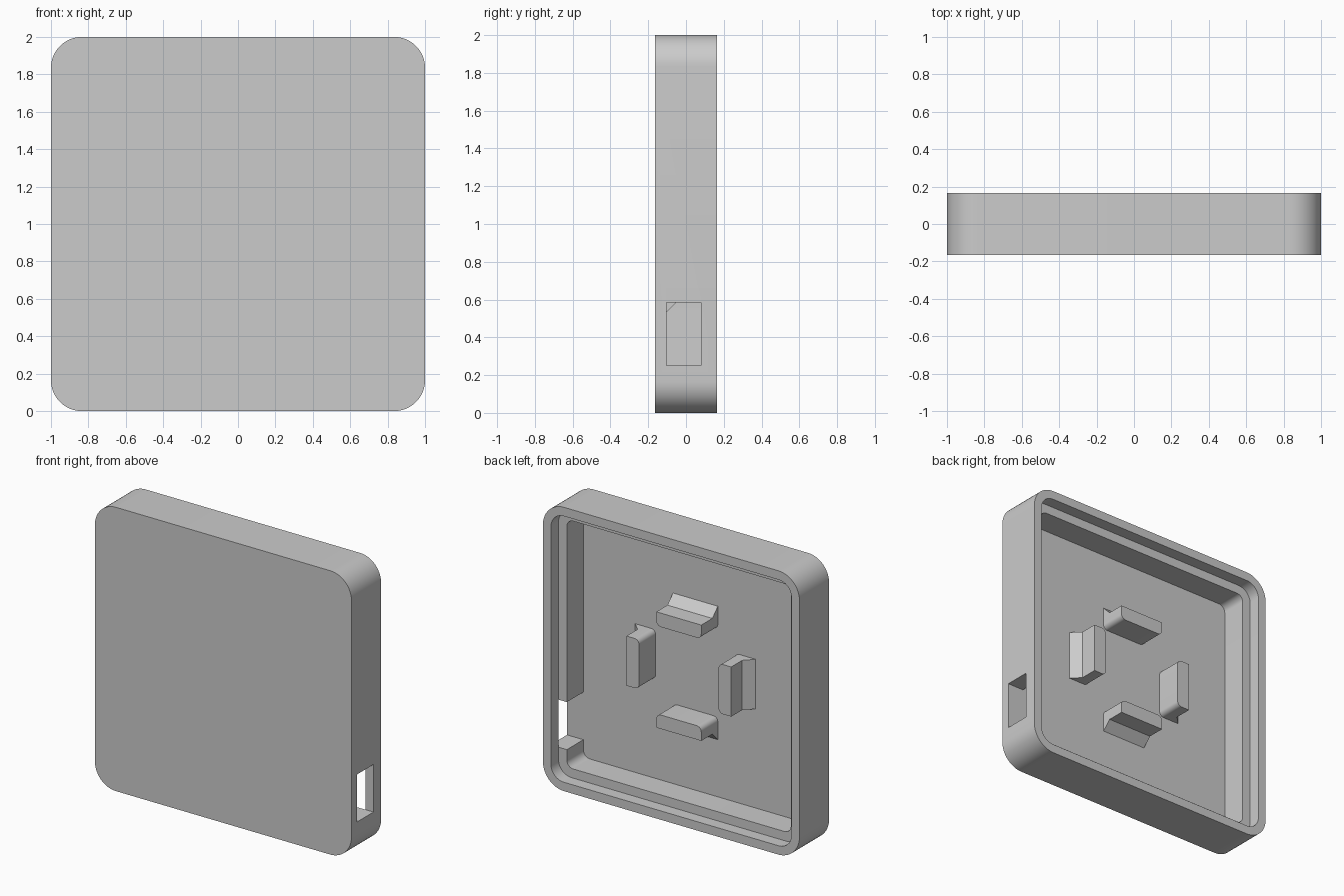
import bpy, bmesh, math
from mathutils import Matrix

if "Cube" in bpy.data.objects:
    bpy.data.objects.remove(bpy.data.objects["Cube"], do_unlink=True)

BACK = 0.165      # half depth of the case
LEDGE = 0.08      # level of the lid ledge
FLOOR = -0.105    # inner face of the front plate

grey = bpy.data.materials.new("plain grey")
grey.use_nodes = True
grey.diffuse_color = (0.6, 0.6, 0.6, 1)
grey.node_tree.nodes["Principled BSDF"].inputs["Base Color"].default_value = (0.6, 0.6, 0.6, 1)


def make_object(name, bm):
    bmesh.ops.recalc_face_normals(bm, faces=bm.faces)
    mesh = bpy.data.meshes.new(name)
    bm.to_mesh(mesh)
    bm.free()
    mesh.materials.append(grey)
    obj = bpy.data.objects.new(name, mesh)
    bpy.context.collection.objects.link(obj)
    return obj


def activate(obj):
    bpy.ops.object.select_all(action='DESELECT')
    obj.select_set(True)
    bpy.context.view_layer.objects.active = obj


def smooth(obj):
    activate(obj)
    bpy.ops.object.shade_smooth_by_angle(angle=math.radians(30))


def rounded_ring(bm, half, radius, y, steps=12):
    """Rounded square of vertices at depth y, centred on z = 1."""
    ring = []
    for corner in range(4):
        mid = math.radians(45 + 90 * corner)
        cx = math.copysign(half - radius, math.cos(mid))
        cz = math.copysign(half - radius, math.sin(mid))
        for i in range(steps + 1):
            a = math.radians(90 * corner + 90 * i / steps)
            ring.append(bm.verts.new((cx + radius * math.cos(a), y, 1 + cz + radius * math.sin(a))))
    return ring


# Case: one skin from the front plate round the rim, down the lip and ledge to the floor
bm = bmesh.new()
levels = [(1, 0.165, -BACK), (1, 0.165, BACK),
          (0.9375, 0.1, BACK), (0.9375, 0.1, LEDGE),
          (0.873, 0.05, LEDGE), (0.873, 0.05, FLOOR)]
rings = [rounded_ring(bm, *level) for level in levels]
for a, b in zip(rings, rings[1:]):
    for i in range(len(a)):
        j = (i + 1) % len(a)
        bm.faces.new((a[i], a[j], b[j], b[i]))
bm.faces.new(rings[0])
bm.faces.new(rings[-1])
case = make_object("case", bm)

# Side port cut through the wall, between floor and ledge
bm = bmesh.new()
bmesh.ops.create_cube(bm, size=1)
bmesh.ops.scale(bm, vec=(0.3, 0.184, 0.335), verts=bm.verts)
bmesh.ops.translate(bm, vec=(0.99, -0.0115, 0.4175), verts=bm.verts)
cutter = make_object("port_cutter", bm)
cutter.hide_render = True
cut = case.modifiers.new("port", 'BOOLEAN')
cut.operation = 'DIFFERENCE'
cut.solver = 'EXACT'
cut.object = cutter
activate(case)
bpy.ops.object.modifier_apply(modifier=cut.name)
bpy.data.objects.remove(cutter, do_unlink=True)
smooth(case)


def extrude_profile(bm, points, move):
    face = bm.faces.new([bm.verts.new(p) for p in points])
    new = bmesh.ops.extrude_face_region(bm, geom=[face])["geom"]
    bmesh.ops.translate(bm, vec=move, verts=[v for v in new if isinstance(v, bmesh.types.BMVert)])


# Four blocks around the centre, each with rounded inner corners and a sloped foot outside
HALF, INNER, OUTER, ROUND = 0.175, 0.31, 0.408, 0.035
for turn, side in enumerate(("top", "left", "bottom", "right")):
    bm = bmesh.new()
    outline = [(HALF, OUTER), (-HALF, OUTER)]
    for sign, start in ((-1, 180), (1, 270)):
        for i in range(9):
            a = math.radians(start + 90 * i / 8)
            outline.append((sign * (HALF - ROUND) + ROUND * math.cos(a),
                            INNER + ROUND + ROUND * math.sin(a)))
    root = FLOOR - 0.005
    extrude_profile(bm, [(x, root, z) for x, z in outline], (0, LEDGE - root, 0))
    foot = 0.062
    extrude_profile(bm, [(-HALF, FLOOR, OUTER), (-HALF, FLOOR, OUTER + foot),
                         (-HALF, FLOOR + foot, OUTER)], (2 * HALF, 0, 0))
    turn_about = Matrix.Translation((0, 0, 1)) @ Matrix.Rotation(math.radians(90 * turn), 4, 'Y')
    bmesh.ops.transform(bm, matrix=turn_about, verts=bm.verts)
    smooth(make_object(side + "_retaining_block", bm))
